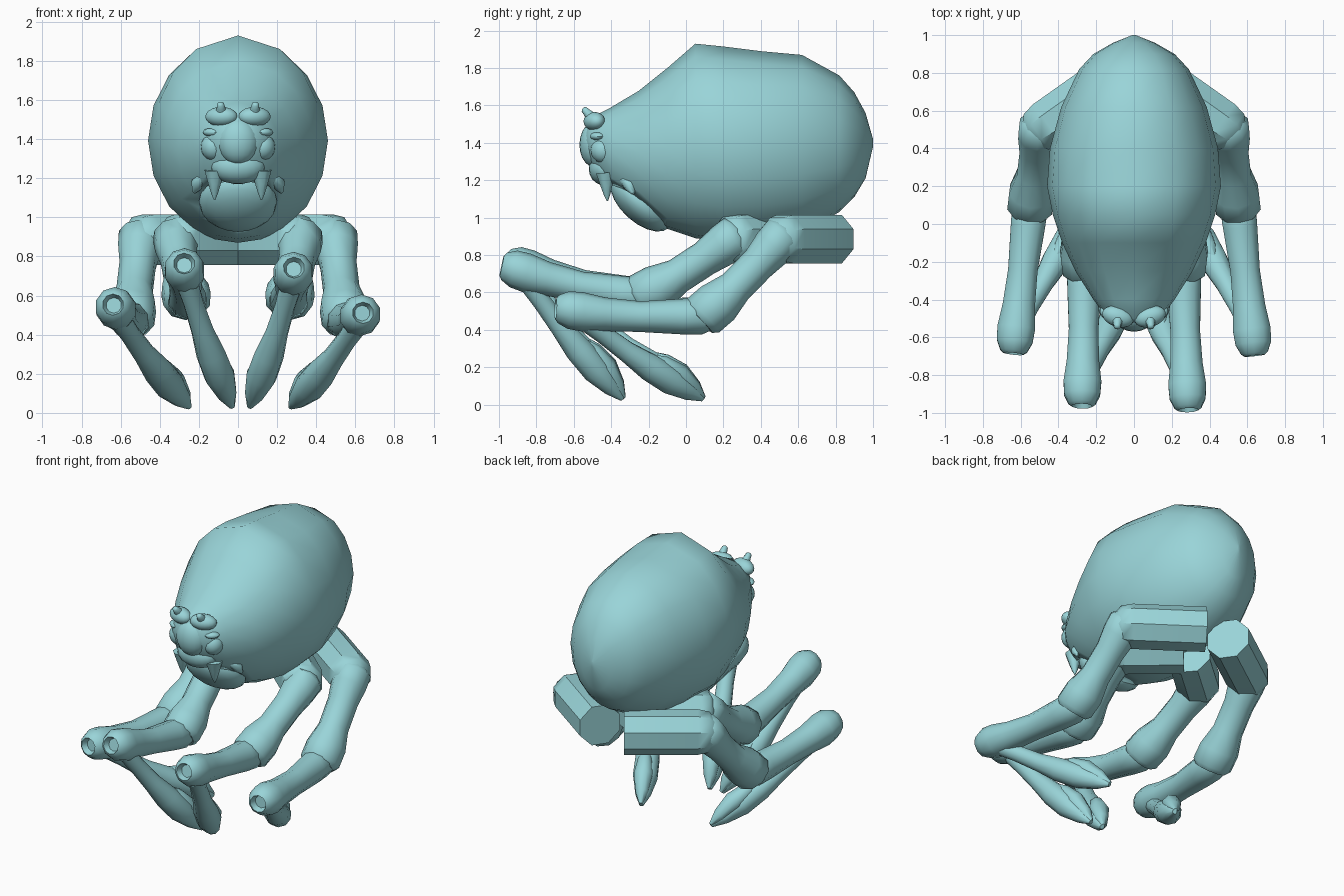
import bpy, bmesh, math
from mathutils import Vector, Matrix

if "Cube" in bpy.data.objects:
    bpy.data.objects.remove(bpy.data.objects["Cube"])

mat = bpy.data.materials.new("pale_teal")
mat.use_nodes = True
mat.diffuse_color = (0.32, 0.66, 0.69, 1)
mat.node_tree.nodes["Principled BSDF"].inputs["Base Color"].default_value = mat.diffuse_color


def finish(name, bm, angle=50):
    bmesh.ops.recalc_face_normals(bm, faces=bm.faces)
    mesh = bpy.data.meshes.new(name)
    bm.to_mesh(mesh)
    bm.free()
    mesh.materials.append(mat)
    ob = bpy.data.objects.new(name, mesh)
    bpy.context.collection.objects.link(ob)
    bpy.ops.object.select_all(action="DESELECT")
    ob.select_set(True)
    bpy.context.view_layer.objects.active = ob
    bpy.ops.object.shade_smooth_by_angle(angle=math.radians(angle))
    return ob


def skin(bm, rings):
    """Join rings of points into a closed tube."""
    rows = [[bm.verts.new(p) for p in ring] for ring in rings]
    n = len(rows[0])
    for a, b in zip(rows, rows[1:]):
        for i in range(n):
            bm.faces.new((a[i], a[(i + 1) % n], b[(i + 1) % n], b[i]))
    bm.faces.new(rows[0])
    bm.faces.new(rows[-1])


def limb(name, start, end, profile, sides=10, bow=0.0, angle=50):
    """Tube from start to end; profile is (fraction, radius), bow lifts the middle."""
    start, end = Vector(start), Vector(end)
    axis = (end - start).normalized()
    u = axis.cross(Vector((0, 0, 1))).normalized()
    v = u.cross(axis)
    rings = []
    for t, r in profile:
        c = start.lerp(end, t) + v * bow * math.sin(math.pi * min(max(t, 0), 1))
        rings.append([c + (u * math.cos(a) + v * math.sin(a)) * r
                      for a in (2 * math.pi * (i + 0.5) / sides for i in range(sides))])
    bm = bmesh.new()
    skin(bm, rings)
    return finish(name, bm, angle)


def ball(name, pos, size, tilt=0, turn=0, seg=20):
    bm = bmesh.new()
    bmesh.ops.create_uvsphere(bm, u_segments=seg, v_segments=seg // 2, radius=1)
    m = (Matrix.Translation(pos) @ Matrix.Rotation(turn, 4, "Z")
         @ Matrix.Rotation(tilt, 4, "X") @ Matrix.Diagonal((*size, 1)))
    bmesh.ops.transform(bm, matrix=m, verts=bm.verts)
    return finish(name, bm)


# body: elliptical sections of (y, top, bottom, half width)
SECTIONS = [(-0.54, 1.47, 1.36, .07), (-.5, 1.54, 1.27, .14), (-.4, 1.59, 1.13, .215),
            (-.25, 1.68, 1.02, .31), (-.1, 1.80, .94, .38), (.05, 1.93, .89, .43),
            (.2, 1.915, .87, .46), (.4, 1.89, .88, .445), (.62, 1.87, .92, .385),
            (.82, 1.76, 1.03, .29), (.9, 1.67, 1.11, .215), (.96, 1.56, 1.21, .11),
            (1.0, 1.42, 1.38, .01)]
right_half = [90, 60, 40, 20, 0, -20, -40, -60, -75]
angles = right_half + [-90] + [180 - a for a in reversed(right_half[1:])]
rings = []
for y, top, bottom, w in SECTIONS:
    mid = bottom + (top - bottom) * 0.5
    rings.append([(w * math.cos(math.radians(a)), y,
                   mid + (top - mid) * math.sin(math.radians(a))) for a in angles])
bm = bmesh.new()
skin(bm, rings)
body = finish("body", bm, 60)

# mouth: hollow cut below the face, filled by a bulging jaw
cutter = ball("mouth_cutter", (0, -.27, 1.06), (.205, .215, .10), math.radians(-42))
cutter.hide_render = True
cutter.hide_viewport = True
cut = body.modifiers.new("mouth", "BOOLEAN")
cut.operation = "DIFFERENCE"
cut.solver = "EXACT"
cut.object = cutter
ball("jaw", (0, -.24, 1.08), (.2, .2, .105), math.radians(-42))

# face: snout, upper lip, brows, eyes, horn nubs and fangs
ball("snout", (0, -.49, 1.39), (.105, .08, .12))
ball("upper_lip", (0, -.43, 1.26), (.14, .09, .09), math.radians(20))
for s, side in ((1, "left"), (-1, "right")):
    ball(side + "_brow", (s * .085, -.49, 1.515), (.085, .055, .05), 0, s * .3)
    ball(side + "_cheek", (s * .125, -.44, 1.36), (.065, .07, .07))
    ball(side + "_eye", (s * .135, -.475, 1.435), (.05, .035, .022), 0, s * .6, 12)
    limb(side + "_horn_nub", (s * .085, -.5, 1.53), (s * .09, -.55, 1.585),
         [(0, .035), (.6, .022), (.9, .018), (1, .008)], 8)
    limb(side + "_fang", (s * .12, -.43, 1.24), (s * .12, -.42, 1.09),
         [(0, .055), (.45, .035), (.8, .018), (1, .004)], 8)
    limb(side + "_jaw_corner", (s * .15, -.36, 1.22), (s * .225, -.28, 1.13),
         [(0, .01), (.3, .03), (.7, .035), (1, .01)], 8, .02)

# legs: hip root, hip, knee, ankle and foot tip for each
LEGS = {
    "left_rear": [(.09, .79, .885), (.5, .50, .885), (.55, .09, .475), (.635, -.66, .51), (.27, .09, .03)],
    "right_rear": [(-.09, .79, .885), (-.5, .50, .885), (-.55, .09, .475), (-.635, -.65, .55), (-.25, .09, .03)],
    "left_front": [(.02, .5, .885), (.32, .24, .885), (.26, -.24, .58), (.285, -.95, .735), (.06, -.34, .03)],
    "right_front": [(-.02, .5, .885), (-.32, .24, .885), (-.26, -.24, .58), (-.275, -.93, .755), (-.03, -.34, .03)],
}
for leg, (root, hip, knee, ankle, tip) in LEGS.items():
    root, hip, knee, ankle, tip = map(Vector, (root, hip, knee, ankle, tip))
    limb(leg + "_hip", root, hip, [(0, .14), (.9, .14), (1.04, .125), (1.12, .08)], 8, angle=40)
    limb(leg + "_thigh", hip, knee,
         [(-.14, .06), (-.05, .115), (.1, .112), (.3, .095), (.6, .095), (.82, .125),
          (1.0, .125), (1.05, .10)], 10, -.015)
    limb(leg + "_shin", knee, ankle,
         [(-.08, .07), (0, .10), (.15, .095), (.45, .082), (.7, .09), (.86, .105),
          (.96, .10), (1.03, .075), (1.05, .055), (1.0, .04)], 10, -.02)
    # foot: slim stalk ending in a pair of closed claws
    heel = ankle.lerp(knee, .12) - Vector((0, 0, .03))
    limb(leg + "_foot", heel, tip,
         [(0, .06), (.2, .052), (.4, .058), (.58, .076), (.75, .078), (.9, .05), (1, .014)], 10, -.02)
    axis = (tip - heel).normalized()
    back = axis.cross(Vector((1, 0, 0))).normalized()
    back *= 1 if back.y > 0 else -1
    limb(leg + "_claw", heel.lerp(tip, .55) + back * .035, tip + back * .012,
         [(0, .012), (.2, .045), (.5, .062), (.8, .042), (1, .01)], 8, .012)
